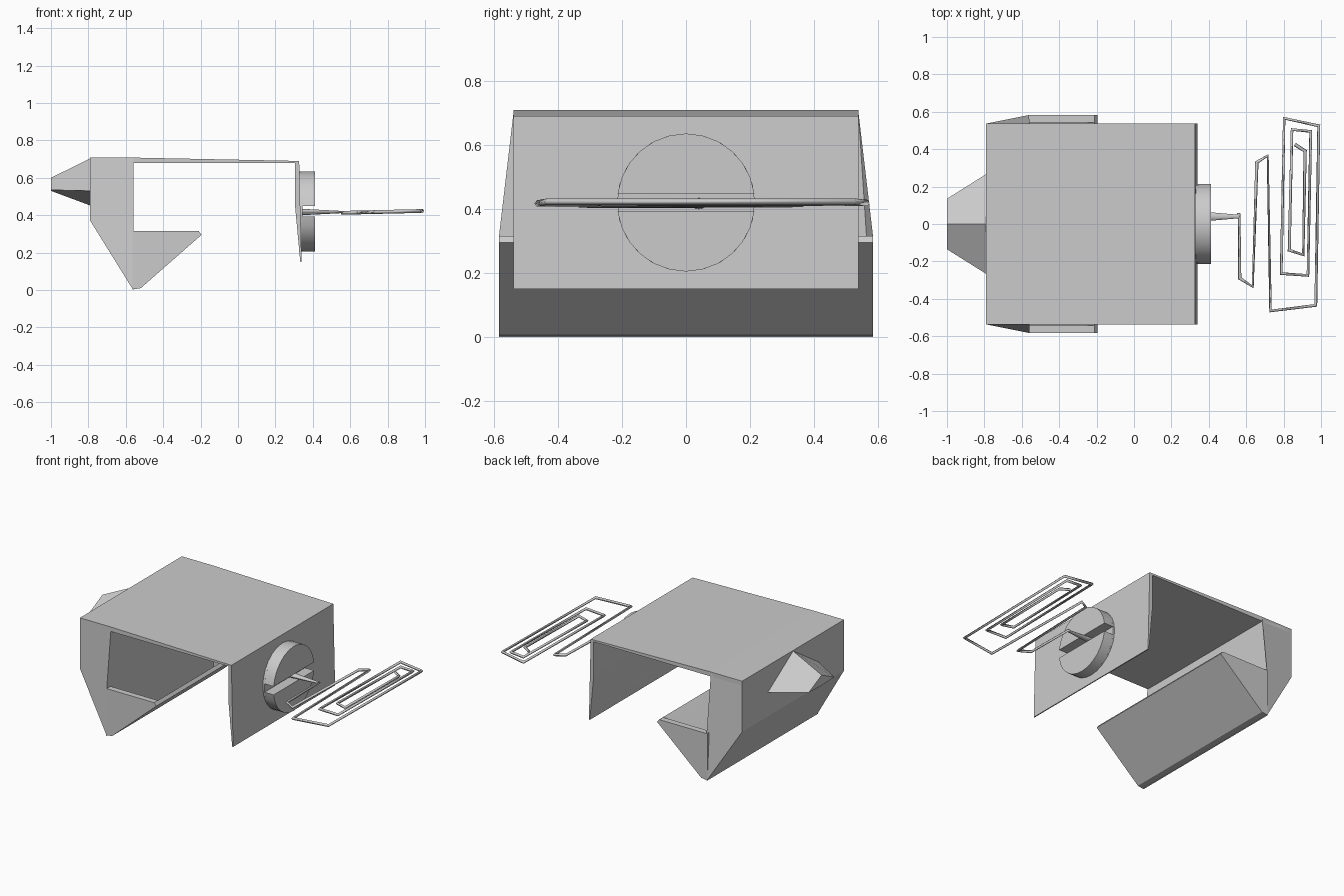
import bpy, bmesh, math

cube = bpy.data.objects.get("Cube")
if cube:
    bpy.data.objects.remove(cube, do_unlink=True)

grey = bpy.data.materials.new("plain_grey")
grey.use_nodes = True
grey.diffuse_color = (0.6, 0.6, 0.6, 1)
grey.node_tree.nodes["Principled BSDF"].inputs["Base Color"].default_value = (0.6, 0.6, 0.6, 1)


def loft(name, first, second):
    """Closed solid between two matching outlines."""
    bm = bmesh.new()
    a = [bm.verts.new(p) for p in first]
    b = [bm.verts.new(p) for p in second]
    n = len(a)
    bm.faces.new(a)
    bm.faces.new(b[::-1])
    for i in range(n):
        j = (i + 1) % n
        bm.faces.new((a[j], a[i], b[i], b[j]))
    bmesh.ops.recalc_face_normals(bm, faces=bm.faces)
    mesh = bpy.data.meshes.new(name)
    bm.to_mesh(mesh)
    bm.free()
    mesh.materials.append(grey)
    obj = bpy.data.objects.new(name, mesh)
    bpy.context.collection.objects.link(obj)
    return obj


def slab(name, outline, y0, y1):
    return loft(name, [(x, y0, z) for x, z in outline], [(x, y1, z) for x, z in outline])


# Folded hood: top plate and hanging end panel
HALF, WIDE = 0.537, 0.583
slab("hood", [(-0.79, 0.708), (-0.56, 0.708), (0.327, 0.69), (0.34, 0.15),
              (0.333, 0.15), (0.305, 0.45), (0.305, 0.678), (-0.56, 0.678), (-0.79, 0.678)], -HALF, HALF)

# Rear block, flaring outwards toward its base
block = [(-0.79, HALF, 0.706), (-0.79, HALF, 0.37), (-0.56, WIDE, 0),
         (-0.56, WIDE, 0.315), (-0.56, HALF, 0.706)]
loft("rear_block", block, [(x, -y, z) for x, y, z in block])

# Open scoop: sloping plate and two triangular cheeks
slab("scoop_plate", [(-0.565, 0.003), (-0.52, 0.01), (-0.195, 0.295), (-0.21, 0.315),
                     (-0.235, 0.295), (-0.565, 0.02)], -WIDE, WIDE)
for side, label in ((1, "left"), (-1, "right")):
    slab("scoop_cheek_" + label, [(-0.565, 0.005), (-0.52, 0.01), (-0.2, 0.295),
                                  (-0.212, 0.315), (-0.565, 0.315)], side * (WIDE - 0.04), side * WIDE)

# Tapered spout with a diamond cross-section
loft("spout",
     [(-0.785, 0, 0.706), (-0.785, 0.27, 0.53), (-0.785, 0, 0.45), (-0.785, -0.27, 0.53)],
     [(-1, 0, 0.6), (-1, 0.135, 0.535), (-1, 0, 0.53), (-1, -0.135, 0.535)])

# Round dial with a slot across its face
MID, RADIUS = 0.42, 0.215


def dial_part(name, start, end, x0, x1, steps):
    ring = []
    for i in range(steps):
        t = start + (end - start) * i / (steps - 1)
        ring.append((RADIUS * math.cos(t), MID + RADIUS * math.sin(t)))
    obj = loft(name, [(x0, y, z) for y, z in ring], [(x1, y, z) for y, z in ring])
    bpy.ops.object.select_all(action="DESELECT")
    obj.select_set(True)
    bpy.context.view_layer.objects.active = obj
    bpy.ops.object.shade_smooth_by_angle(angle=math.radians(30))


gap = math.asin(0.028 / RADIUS)
dial_part("dial_back", 0, math.tau * 23 / 24, 0.325, 0.345, 24)
dial_part("dial_upper", gap, math.pi - gap, 0.335, 0.412, 13)
dial_part("dial_lower", math.pi + gap, math.tau - gap, 0.335, 0.412, 13)

# Tapered shaft leaving the slot
bpy.ops.mesh.primitive_cone_add(vertices=12, radius1=0.028, radius2=0.009, depth=0.22,
                                location=(0.455, 0.04, 0.417), rotation=(0, math.pi / 2, 0))
shaft = bpy.context.object
shaft.name = "shaft"
shaft.scale = (0.6, 1, 1)
shaft.data.materials.append(grey)

# Flat winding wire
path = [(0.55, 0.05), (0.562, 0.05), (0.565, -0.29), (0.635, -0.335), (0.657, 0.33), (0.715, 0.365),
        (0.73, -0.465), (0.972, -0.435), (0.988, 0.525), (0.803, 0.565), (0.787, -0.265),
        (0.93, -0.275), (0.945, 0.495), (0.845, 0.505), (0.83, -0.14), (0.905, -0.165),
        (0.915, 0.39), (0.86, 0.425)]
curve = bpy.data.curves.new("winding_wire", "CURVE")
curve.dimensions = "3D"
curve.bevel_depth = 0.01
curve.bevel_resolution = 0
curve.use_fill_caps = True
line = curve.splines.new("POLY")
line.points.add(len(path) - 1)
for point, (x, y) in zip(line.points, path):
    point.co = (x, y, 0.4 + 0.023 * x, 1)
curve.materials.append(grey)
bpy.context.collection.objects.link(bpy.data.objects.new("winding_wire", curve))
